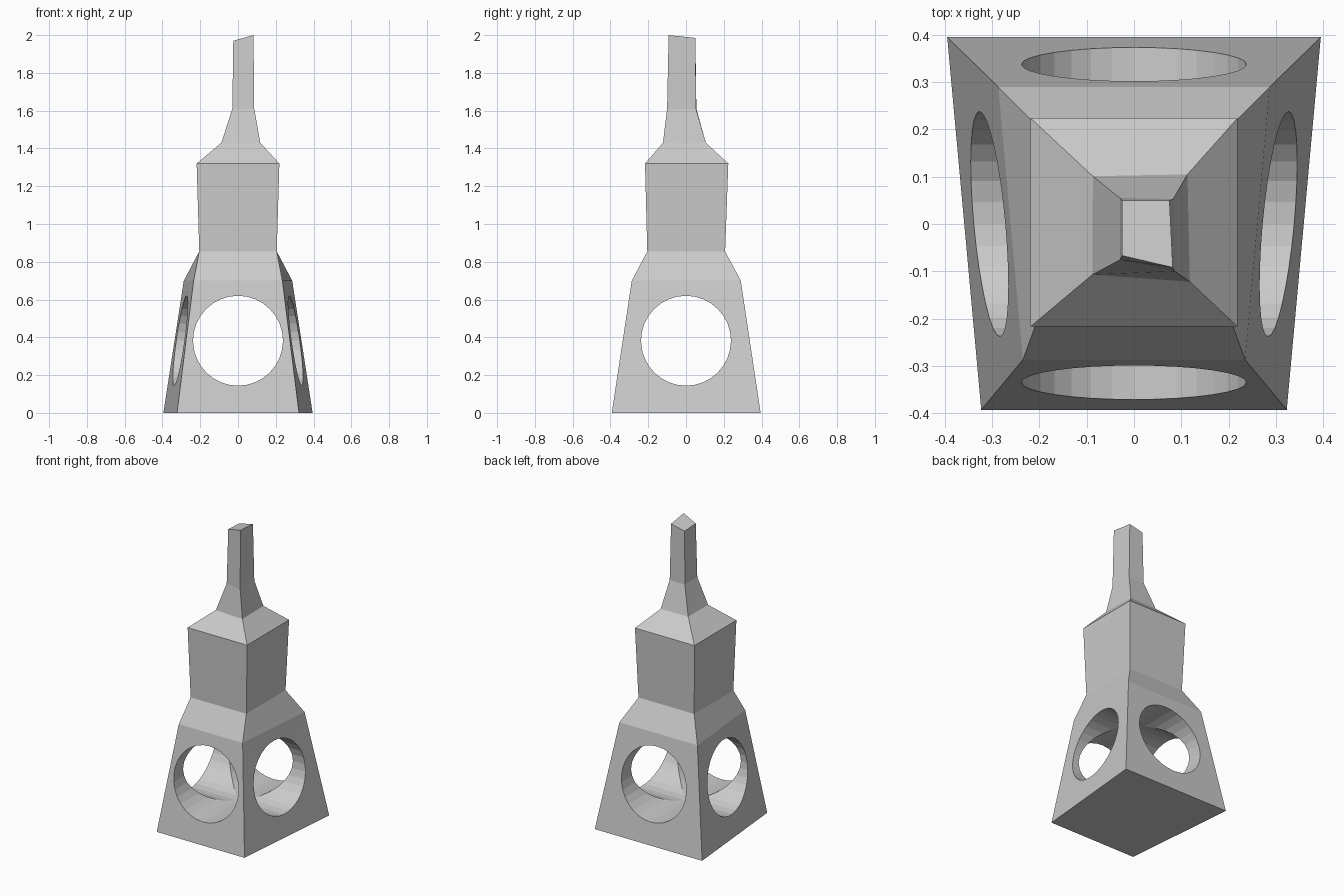
import bpy, bmesh
from math import pi

if "Cube" in bpy.data.objects:
    bpy.data.objects.remove(bpy.data.objects["Cube"])

# Tower cross-sections, corners in order: front left, front right, back right, back left
def ring(front, back, yf, yb, z):
    return [(-front, yf, z), (front, yf, z), (back, yb, z), (-back, yb, z)]

rings = [
    ring(0.323, 0.395, -0.393, 0.395, 0.0),
    ring(0.235, 0.287, -0.287, 0.290, 0.70),
    ring(0.205, 0.205, -0.205, 0.207, 0.855),
    ring(0.219, 0.219, -0.217, 0.224, 1.32),
    [(-0.088, -0.107, 1.43), (0.118, -0.122, 1.43), (0.113, 0.105, 1.43), (-0.087, 0.101, 1.43)],
    [(-0.030, -0.076, 1.61), (0.086, -0.100, 1.61), (0.083, 0.053, 1.61), (-0.030, 0.055, 1.61)],
    [(-0.025, -0.067, 1.97), (0.082, -0.092, 2.0), (0.075, 0.050, 1.985), (-0.025, 0.050, 1.963)],
]

# Loft the tower body
bm = bmesh.new()
loops = [[bm.verts.new(p) for p in r] for r in rings]
for a, b in zip(loops, loops[1:]):
    for i in range(4):
        j = (i + 1) % 4
        bm.faces.new((a[i], a[j], b[j], b[i]))
bm.faces.new(loops[0][::-1])
bm.faces.new(loops[-1])
bmesh.ops.recalc_face_normals(bm, faces=bm.faces)
mesh = bpy.data.meshes.new("tower")
bm.to_mesh(mesh)
bm.free()
tower = bpy.data.objects.new("tower", mesh)
bpy.context.collection.objects.link(tower)

# Two crossing round tunnels through the base
for name, rot in (("front_tunnel_cutter", (pi / 2, 0, 0)), ("side_tunnel_cutter", (0, pi / 2, 0))):
    bpy.ops.mesh.primitive_cylinder_add(vertices=32, radius=0.238, depth=1.2,
                                        location=(0, 0, 0.382), rotation=rot)
    cutter = bpy.context.object
    cutter.name = name
    cutter.hide_render = True
    mod = tower.modifiers.new(name, 'BOOLEAN')
    mod.operation = 'DIFFERENCE'
    mod.solver = 'EXACT'
    mod.object = cutter
    bpy.context.view_layer.objects.active = tower
    bpy.ops.object.modifier_apply(modifier=mod.name)
    bpy.data.objects.remove(cutter)
